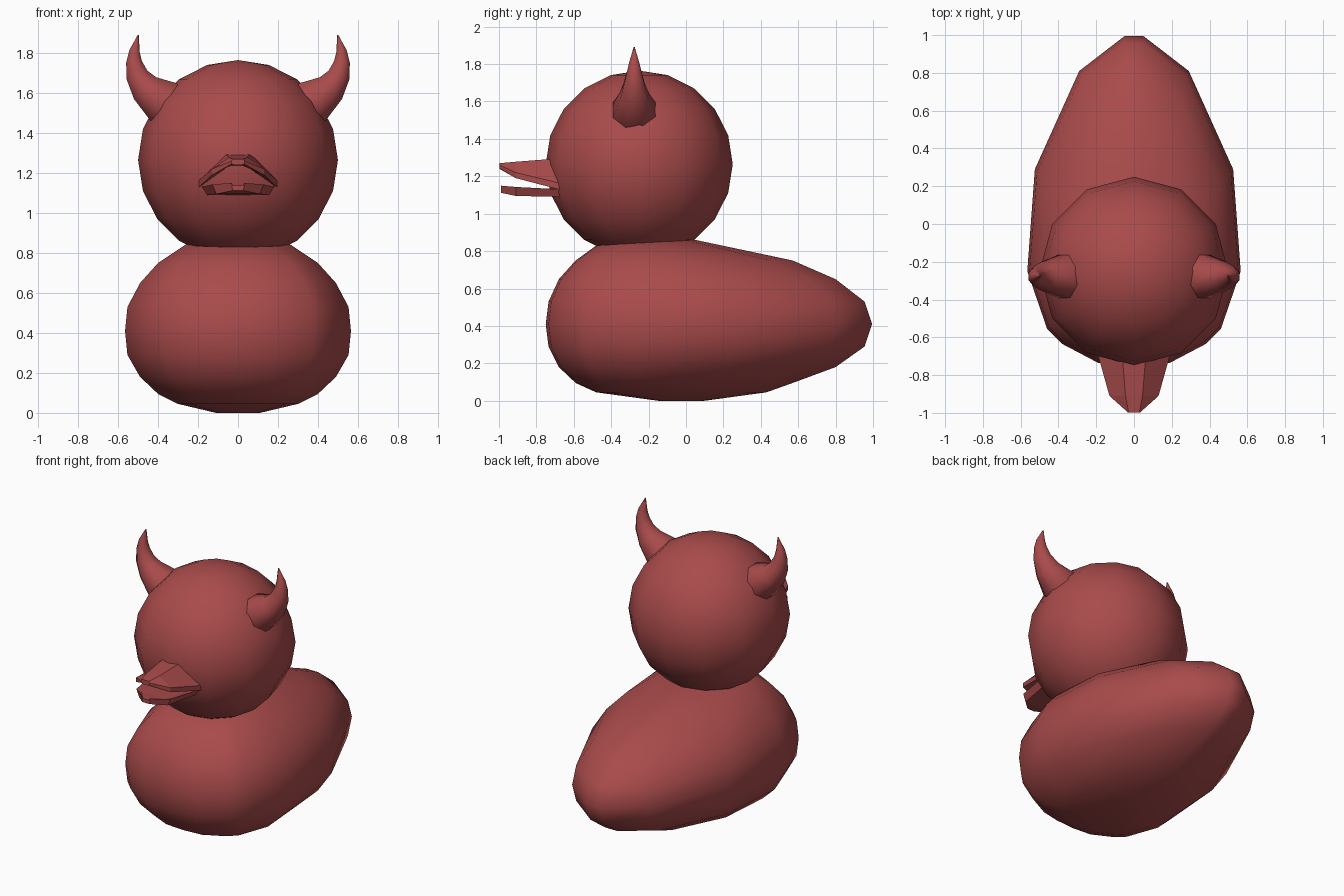
import bpy, bmesh, math
from mathutils import Vector

if "Cube" in bpy.data.objects:
    bpy.data.objects.remove(bpy.data.objects["Cube"])

red = bpy.data.materials.new("red")
red.diffuse_color = (0.4, 0.07, 0.07, 1)
red.use_nodes = True
red.node_tree.nodes["Principled BSDF"].inputs["Base Color"].default_value = red.diffuse_color


def finish(ob, angle):
    ob.data.materials.clear()
    ob.data.materials.append(red)
    if angle:
        bpy.ops.object.select_all(action='DESELECT')
        ob.select_set(True)
        bpy.context.view_layer.objects.active = ob
        bpy.ops.object.shade_smooth_by_angle(angle=math.radians(angle))
    return ob


def loft(name, rings, angle=0):
    """Skin closed rings of equal length and cap both ends."""
    bm = bmesh.new()
    rows = [[bm.verts.new(p) for p in r] for r in rings]
    for a, b in zip(rows, rows[1:]):
        n = len(a)
        for i in range(n):
            j = (i + 1) % n
            bm.faces.new((a[i], a[j], b[j], b[i]))
    bm.faces.new(rows[0])
    bm.faces.new(rows[-1])
    bmesh.ops.recalc_face_normals(bm, faces=bm.faces)
    me = bpy.data.meshes.new(name)
    bm.to_mesh(me)
    bm.free()
    ob = bpy.data.objects.new(name, me)
    bpy.context.collection.objects.link(ob)
    return finish(ob, angle)


# Body: one plan outline scaled to the profile at each height
plan = [(0, -.75), (.19, -.735), (.38, -.635), (.46, -.555), (.565, -.25),
        (.525, .29), (.29, .81), (.05, .995)]
plan += [(-x, y) for x, y in reversed(plan[1:])]
# z at front, z at back, front y, back y, half width, widest y
levels = [(0, 0, -.15, .10, .11, -.05), (.045, .045, -.48, .43, .30, -.2),
          (.095, .095, -.59, .57, .40, -.25), (.18, .18, -.68, .80, .49, -.25),
          (.29, .29, -.735, .955, .553, -.25), (.41, .41, -.75, .995, .565, -.25),
          (.53, .53, -.735, .955, .553, -.25), (.65, .65, -.68, .80, .49, -.25),
          (.75, .75, -.59, .57, .40, -.25), (.83, .86, -.48, .05, .26, -.25)]
rings = []
for zf, zb, yf, yb, w, c in levels:
    ring = []
    for x, y in plan:
        t = y + .25
        yy = c + (t / .5 * (c - yf) if t < 0 else t / 1.245 * (yb - c))
        ring.append((x * w / .565, yy, zf + (zb - zf) * (yy - yf) / (yb - yf)))
    rings.append(ring)
loft("body", rings, 40)

# Head
bpy.ops.mesh.primitive_uv_sphere_add(segments=12, ring_count=10, radius=.5,
                                     location=(0, -.25, 1.265))
head = bpy.context.object
head.name = "head"
finish(head, 40)

# Horns: tapered octagonal tubes along a curved path (x, z, radius)
path = [(.30, 1.51, .11), (.375, 1.557, .117), (.465, 1.625, .08), (.505, 1.69, .058),
        (.52, 1.755, .041), (.518, 1.81, .027), (.499, 1.89, .003)]
for side, name in ((1, "left_horn"), (-1, "right_horn")):
    rings = []
    for i, (x, z, r) in enumerate(path):
        a, b = path[max(i - 1, 0)], path[min(i + 1, len(path) - 1)]
        d = Vector((b[0] - a[0], b[1] - a[1])).normalized()
        ring = []
        for k in range(8):
            t = math.tau * (k + .5) / 8
            u = r * math.cos(t) * 1.05
            ring.append((side * (x - d.y * u), -.277 + r * 1.05 * math.sin(t), z + d.x * u))
        rings.append(ring)
    loft(name, rings, 50)

# Upper beak: arched sections (y, ridge half width, ridge z, edge half width,
# edge top z, edge bottom z, underside z)
rings = []
for y, t, zt, w, z1, z2, zu in ((-.66, .065, 1.297, .20, 1.16, 1.125, 1.235),
                                (-.91, .045, 1.278, .13, 1.22, 1.19, 1.245),
                                (-.998, .028, 1.27, .032, 1.26, 1.245, 1.24)):
    half = [(t, zt), (w, z1), (w, z2), (t * .6, zu)]
    rings.append([(x, y, z) for x, z in half] + [(-x, y, z) for x, z in reversed(half)])
loft("upper_beak", rings)

# Lower beak: flat tapering slab
rings = []
for y, w, z1, z2 in ((-.66, .185, 1.122, 1.09), (-.91, .128, 1.135, 1.095),
                     (-.99, .032, 1.142, 1.112)):
    rings.append([(w, y, z1 + .008), (w * .85, y, z2), (-w * .85, y, z2),
                  (-w, y, z1 + .008), (-w * .7, y, z1 - .005), (w * .7, y, z1 - .005)])
loft("lower_beak", rings)
